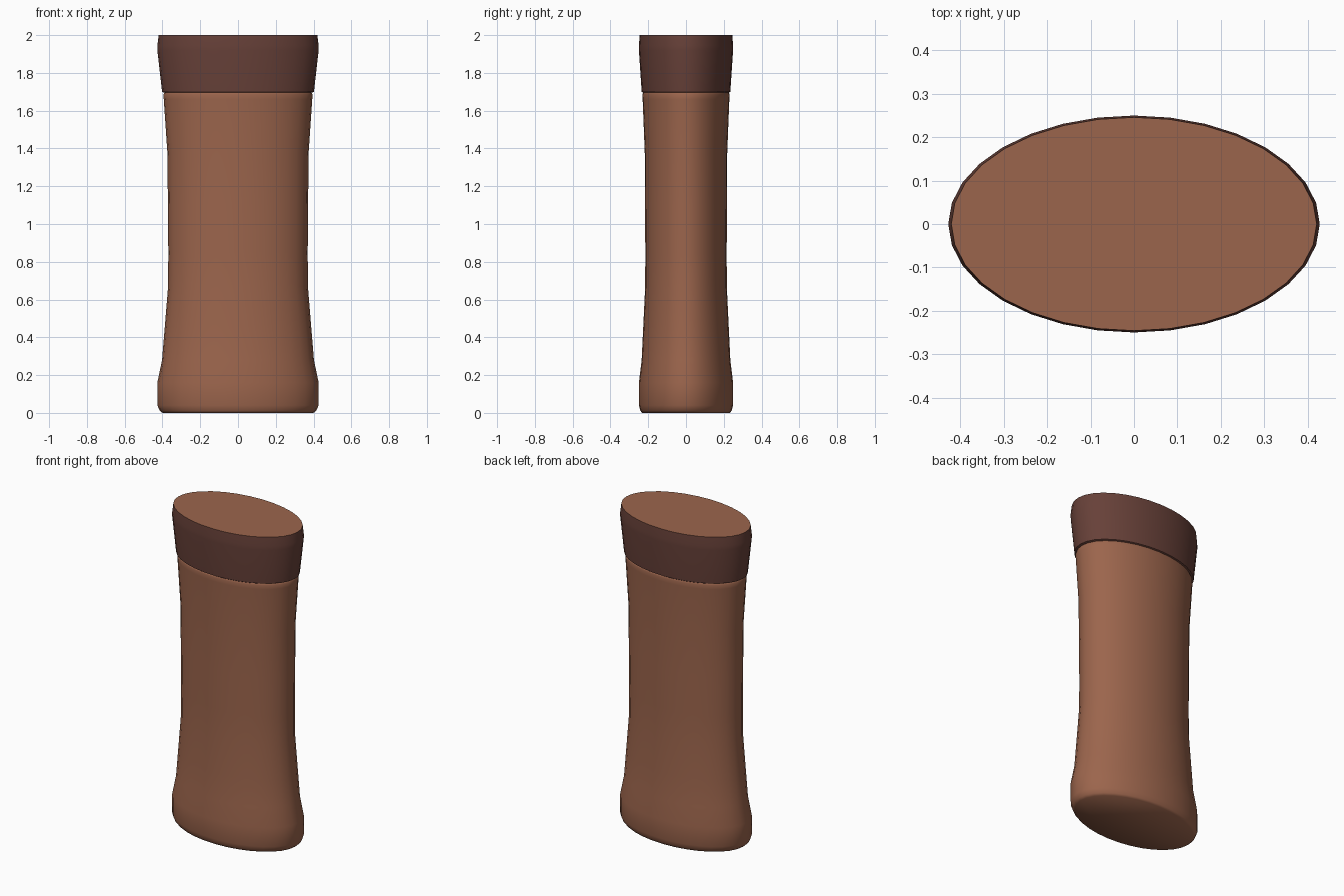
import bpy, bmesh, math

if "Cube" in bpy.data.objects:
    bpy.data.objects.remove(bpy.data.objects["Cube"])

SIDES = 32
RATIO = 0.584  # depth of the oval relative to its width


def material(name, rgb):
    m = bpy.data.materials.new(name)
    m.diffuse_color = (*rgb, 1)
    m.use_nodes = True
    m.node_tree.nodes["Principled BSDF"].inputs["Base Color"].default_value = m.diffuse_color
    return m


brown = material("warm brown", (0.33, 0.13, 0.073))
dark = material("dark brown", (0.135, 0.052, 0.040))


def oval_loft(name, profile, mats, angle):
    """Loft oval rings given as (half width, z), capped at both ends."""
    bm = bmesh.new()
    rings = []
    for r, z in profile:
        rings.append([bm.verts.new((r * math.cos(a), r * RATIO * math.sin(a), z))
                      for a in (2 * math.pi * i / SIDES for i in range(SIDES))])
    for low, high in zip(rings, rings[1:]):
        for i in range(SIDES):
            j = (i + 1) % SIDES
            bm.faces.new((low[i], low[j], high[j], high[i]))
    bm.faces.new(rings[0][::-1])
    top = bm.faces.new(rings[-1])
    top.material_index = len(mats) - 1  # cap takes the last colour
    mesh = bpy.data.meshes.new(name)
    bm.to_mesh(mesh)
    bm.free()
    for m in mats:
        mesh.materials.append(m)
    ob = bpy.data.objects.new(name, mesh)
    bpy.context.collection.objects.link(ob)
    bpy.ops.object.select_all(action='DESELECT')
    ob.select_set(True)
    bpy.context.view_layer.objects.active = ob
    bpy.ops.object.shade_smooth_by_angle(angle=math.radians(angle))
    return ob


# Waisted body with a flared, rounded foot
oval_loft("body", [
    (0.400, 0.0), (0.414, 0.012), (0.427, 0.04), (0.427, 0.16), (0.402, 0.28),
    (0.388, 0.45), (0.370, 0.67), (0.369, 0.85), (0.371, 1.10), (0.374, 1.38),
    (0.393, 1.66), (0.395, 1.685), (0.385, 1.705)], [brown], 75)

# Dark collar flaring upward, with a brown flat top
oval_loft("collar", [
    (0.385, 1.693), (0.402, 1.70), (0.427, 1.92), (0.427, 1.945), (0.420, 2.0)],
    [dark, brown], 50)
